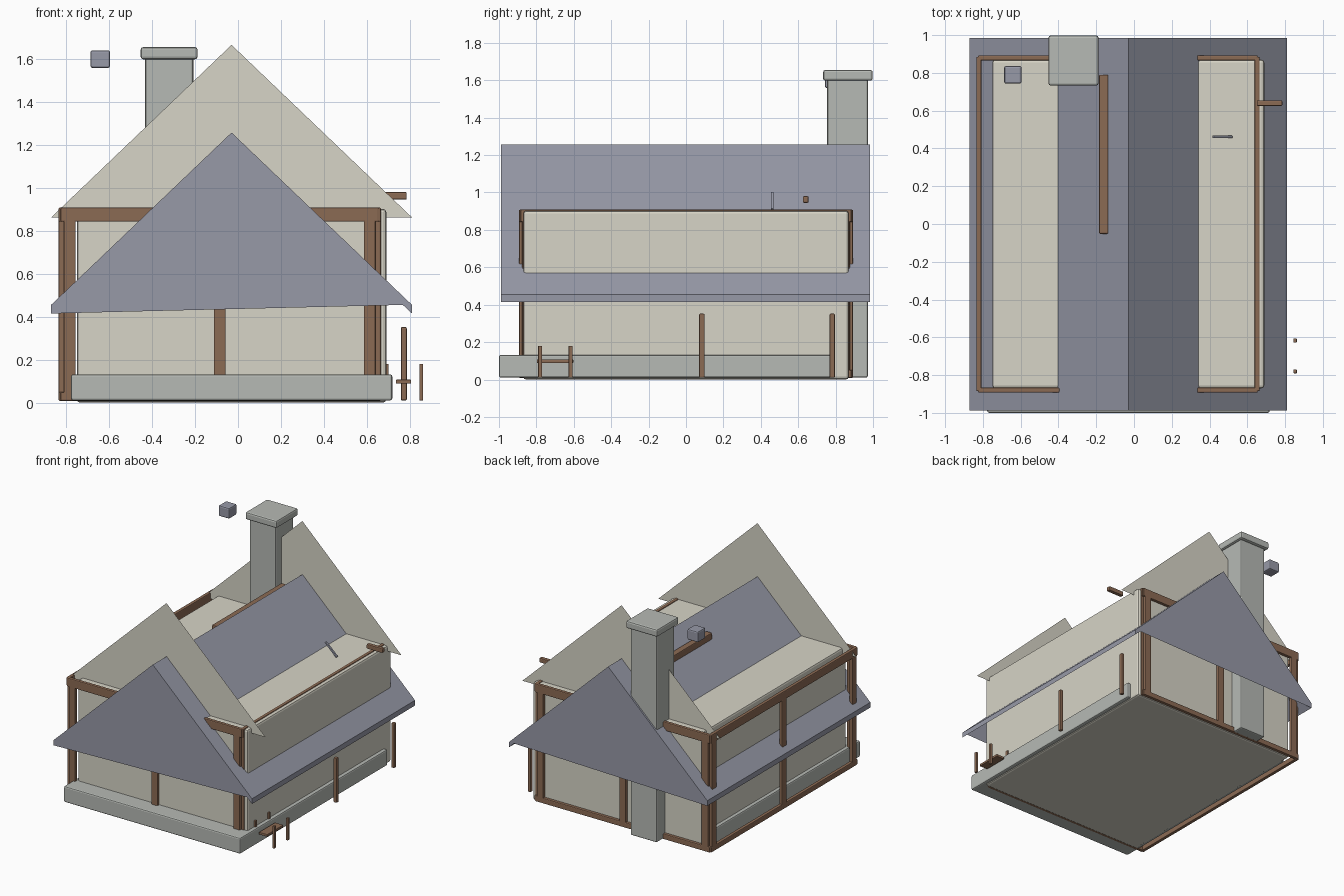
import bpy
import bmesh
import math

cube = bpy.data.objects.get("Cube")
if cube:
    bpy.data.objects.remove(cube, do_unlink=True)


def material(name, rgb):
    m = bpy.data.materials.new(name)
    m.use_nodes = True
    m.diffuse_color = (*rgb, 1)
    m.node_tree.nodes["Principled BSDF"].inputs["Base Color"].default_value = (*rgb, 1)
    return m


PLASTER = material("cream plaster", (0.68, 0.66, 0.57))
SLATE = material("blue grey slate", (0.31, 0.32, 0.39))
STONE = material("pale stone", (0.47, 0.49, 0.46))
WOOD = material("brown timber", (0.26, 0.145, 0.088))


def finish(name, bm, mat):
    mesh = bpy.data.meshes.new(name)
    bm.to_mesh(mesh)
    bm.free()
    mesh.materials.append(mat)
    ob = bpy.data.objects.new(name, mesh)
    bpy.context.collection.objects.link(ob)
    return ob


def box(name, mat, x, y, z, bevel=0.006):
    """Bevelled box between the (low, high) limits on each axis."""
    bm = bmesh.new()
    bmesh.ops.create_cube(bm, size=1)
    for v in bm.verts:
        for i, (lo, hi) in enumerate((x, y, z)):
            v.co[i] = hi if v.co[i] > 0 else lo
    ob = finish(name, bm, mat)
    mod = ob.modifiers.new("soft edges", "BEVEL")
    mod.width = bevel
    mod.segments = 2
    return ob


def around(centre, width):
    return (centre - width / 2, centre + width / 2)


# Main body and stone plinth
box("house_walls", PLASTER, (-0.75, 0.69), (-0.87, 0.87), (0, 0.902), 0.015)
box("stone_plinth", STONE, (-0.777, 0.718), (-1.0, 0.785), (0.01, 0.132), 0.01)

# Timber frame, set slightly to one side of the walls
FX, HALF_X, HALF_Y = -0.085, 0.75, 0.893
DEPTH, POST = 0.027, 0.055
TOP, BOTTOM = (0.842, 0.908), (0.008, 0.05)
for side, s in (("front", -1), ("back", 1)):
    y = around(s * (HALF_Y - DEPTH / 2), DEPTH)
    for label, z in (("top", TOP), ("bottom", BOTTOM)):
        box(f"{side}_{label}_beam", WOOD, (FX - HALF_X + 0.01, FX + HALF_X - 0.01), y, z)
    for i in (-1, 0, 1):
        box(f"{side}_post", WOOD, around(FX + i * 0.698, POST), y, (0.01, 0.86))
for side, s in (("left_hand", -1), ("right_hand", 1)):
    x = around(FX + s * (HALF_X - DEPTH / 2), DEPTH)
    for label, z in (("top", TOP), ("bottom", BOTTOM)):
        box(f"{side}_{label}_beam", WOOD, x, (-0.885, 0.885), z)
    for i in (-1, 0, 1):
        box(f"{side}_post", WOOD, x, around(i * 0.848, POST), (0.01, 0.86))

# Pitched roof: thick chevron section with closed gable ends
RX, HALF_SPAN, RIDGE, EAVE, THICK = -0.03, 0.84, 1.257, 0.455, 0.04
left, right = RX - HALF_SPAN, RX + HALF_SPAN
section = [(left, EAVE - THICK), (left, EAVE), (RX, RIDGE), (right, EAVE),
           (right, EAVE - THICK), (RX, RIDGE - THICK)]
gable = section[:5] + [(right - 0.043, EAVE)]
bm = bmesh.new()
rings = [[bm.verts.new((x, y, z)) for x, z in section] for y in (-0.988, 0.985)]
for i in range(len(section)):
    j = (i + 1) % len(section)
    bm.faces.new((rings[0][i], rings[0][j], rings[1][j], rings[1][i]))
for ring in rings:
    notch = bm.verts.new((gable[-1][0], ring[0].co.y, gable[-1][1]))
    bm.faces.new(ring[:5] + [notch])
bmesh.ops.recalc_face_normals(bm, faces=bm.faces)
finish("slate_roof", bm, SLATE)

# Tall thin gable walls
for side, y in (("front", -0.822), ("back", 0.822)):
    bm = bmesh.new()
    corners = [(left, y, 0.862), (right, y, 0.862), (RX, y, 1.665)]
    if y > 0:
        corners.reverse()
    bm.faces.new([bm.verts.new(c) for c in corners])
    finish(f"{side}_gable_wall", bm, PLASTER)

# Chimney
box("chimney_shaft", STONE, (-0.432, -0.208), (0.755, 0.972), (0.01, 1.61), 0.01)
box("chimney_cap", STONE, (-0.453, -0.188), (0.733, 0.998), (1.598, 1.655), 0.012)
box("chimney_block", SLATE, (-0.687, -0.595), (0.743, 0.837), (1.558, 1.64), 0.01)

# Loose roof timbers and bracket
box("ridge_beam", WOOD, (-0.185, -0.137), (-0.052, 0.79), (1.11, 1.163))
box("lamp_arm", WOOD, (0.65, 0.785), (0.625, 0.655), (0.945, 0.98))
bracket = box("slanted_bracket", SLATE, around(0, 0.132), around(0, 0.014), around(0, 0.014), 0.002)
bracket.location = (0.468, 0.461, 0.953)
bracket.rotation_euler.y = math.radians(43)

# Porch posts and small bench beside the house
for y in (0.085, 0.782):
    box("porch_post", WOOD, around(0.772, 0.027), around(y, 0.029), (0.01, 0.352))
for x in (0.692, 0.853):
    for y in (-0.78, -0.617):
        box("bench_leg", WOOD, around(x, 0.018), around(y, 0.022), (0.01, 0.18), 0.004)
box("bench_seat", WOOD, (0.735, 0.806), (-0.797, -0.602), (0.088, 0.107), 0.004)
